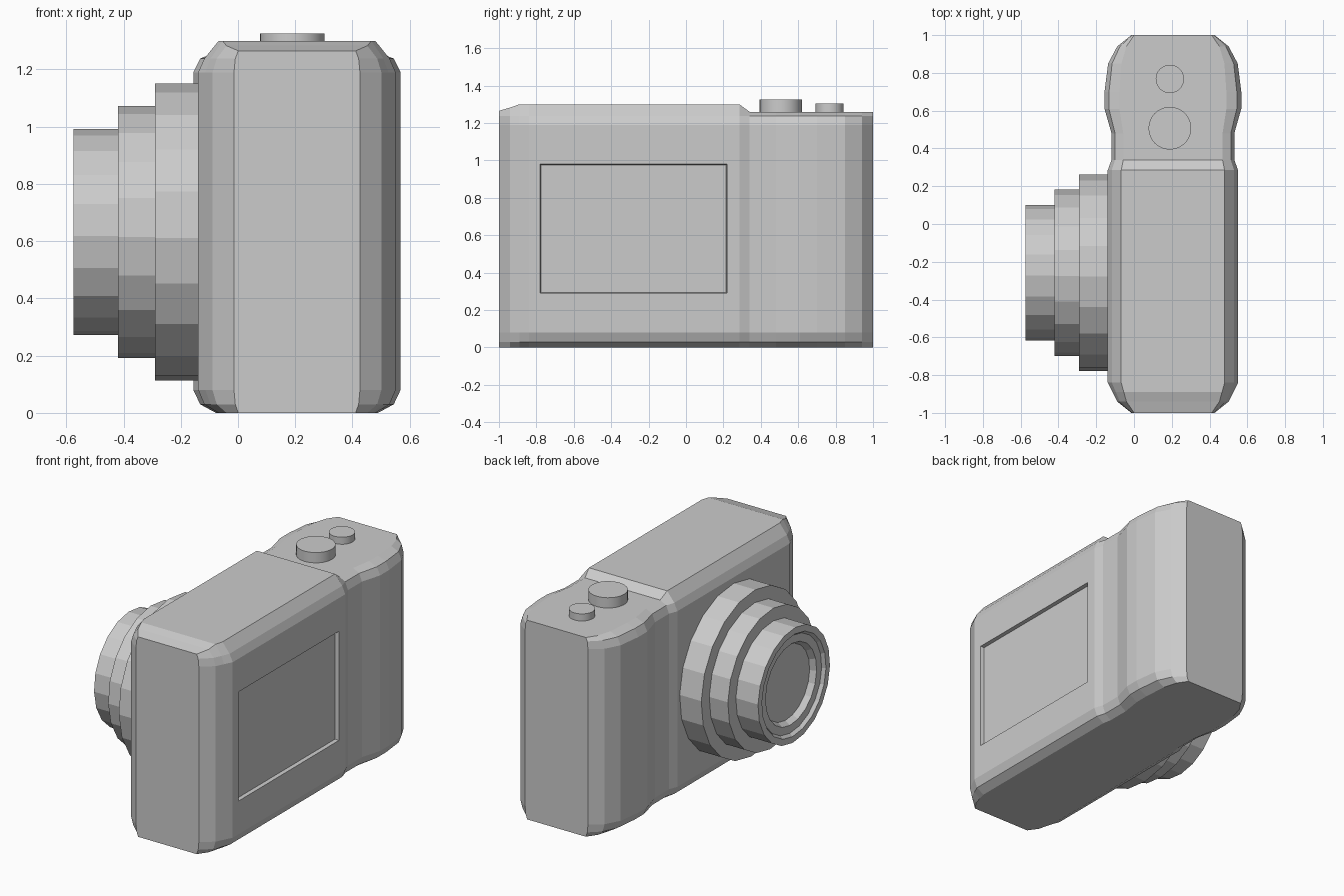
import bpy, bmesh, math
from mathutils import Vector

cube = bpy.data.objects.get("Cube")
if cube:
    bpy.data.objects.remove(cube, do_unlink=True)

grey = bpy.data.materials.new("light_grey")
grey.use_nodes = True
grey.diffuse_color = (0.6, 0.6, 0.6, 1)
grey.node_tree.nodes["Principled BSDF"].inputs["Base Color"].default_value = (0.6, 0.6, 0.6, 1)


def finish(name, bm):
    bmesh.ops.recalc_face_normals(bm, faces=bm.faces)
    mesh = bpy.data.meshes.new(name)
    bm.to_mesh(mesh)
    bm.free()
    mesh.materials.append(grey)
    obj = bpy.data.objects.new(name, mesh)
    bpy.context.collection.objects.link(obj)
    return obj


def loft(bm, rings):
    """Bridge equal-length closed rings and cap both ends."""
    loops = [[bm.verts.new(p) for p in ring] for ring in rings]
    for a, b in zip(loops, loops[1:]):
        for i in range(len(a)):
            j = (i + 1) % len(a)
            bm.faces.new((a[i], a[j], b[j], b[i]))
    bm.faces.new(loops[0])
    bm.faces.new(loops[-1])


# Body: cross-sections along y as (y, half width, top height)
CENTRE = 0.206
SCREEN_Y, SCREEN_Z = (-0.78, 0.22), (0.29, 0.98)
stations = [
    (-1, 0.22, 1.265), (-0.94, 0.295, 1.283), (-0.89, 0.32, 1.3), (-0.84, 0.345, 1.3),
    (SCREEN_Y[0], 0.345, 1.3), (SCREEN_Y[1], 0.345, 1.3), (0.285, 0.345, 1.3),
    (0.34, 0.325, 1.26), (0.48, 0.325, 1.26), (0.61, 0.362, 1.26), (0.7, 0.362, 1.26),
    (0.85, 0.343, 1.26), (0.94, 0.295, 1.26), (1, 0.22, 1.26),
]


def section(y, half, top):
    inset = 0.015 + 0.45 * (half - 0.22)
    side = [(half - inset, 0), (half - 0.3 * inset, 0.03), (half, 0.08),
            (half, SCREEN_Z[0]), (half, SCREEN_Z[1]), (half, 1.19),
            (half - 0.3 * inset, 1.238), (half - inset, top)]
    right = [(CENTRE + x, y, z) for x, z in side]
    left = [(CENTRE - x, y, z) for x, z in reversed(side)]
    return right + left


bm = bmesh.new()
loft(bm, [section(*s) for s in stations])
bmesh.ops.recalc_face_normals(bm, faces=bm.faces)

# Recessed screen on the +x side
middle = Vector((CENTRE + 0.345, sum(SCREEN_Y) / 2, sum(SCREEN_Z) / 2))
screen = min(bm.faces, key=lambda f: (f.calc_center_median() - middle).length)
bmesh.ops.inset_region(bm, faces=[screen], thickness=0.007, depth=-0.022)
finish("camera_body", bm)

# Lens: stepped barrel revolved about the x direction, with a sunken front
LENS_Y, LENS_Z, SIDES = -0.258, 0.632, 20
profile = [(0, 0.52), (-0.29, 0.52), (-0.29, 0.44), (-0.42, 0.44), (-0.42, 0.36),
           (-0.575, 0.36), (-0.575, 0.32), (-0.555, 0.305), (-0.555, 0.255), (-0.52, 0.235)]


def circle(x, r):
    angles = [math.radians(-2.3) + math.tau * k / SIDES for k in range(SIDES)]
    return [(x, LENS_Y - r * math.cos(a), LENS_Z + r * math.sin(a)) for a in angles]


bm = bmesh.new()
loft(bm, [circle(x, r) for x, r in profile])
finish("lens_barrel", bm)

# Buttons on the grip
for name, y, radius, top in (("shutter_button", 0.507, 0.113, 1.325),
                             ("power_button", 0.768, 0.075, 1.305)):
    bpy.ops.mesh.primitive_cylinder_add(vertices=32, radius=radius, depth=top - 1.24,
                                        location=(0.19, y, (top + 1.24) / 2))
    button = bpy.context.object
    button.name = name
    button.data.materials.append(grey)
    bpy.ops.object.shade_smooth_by_angle()
